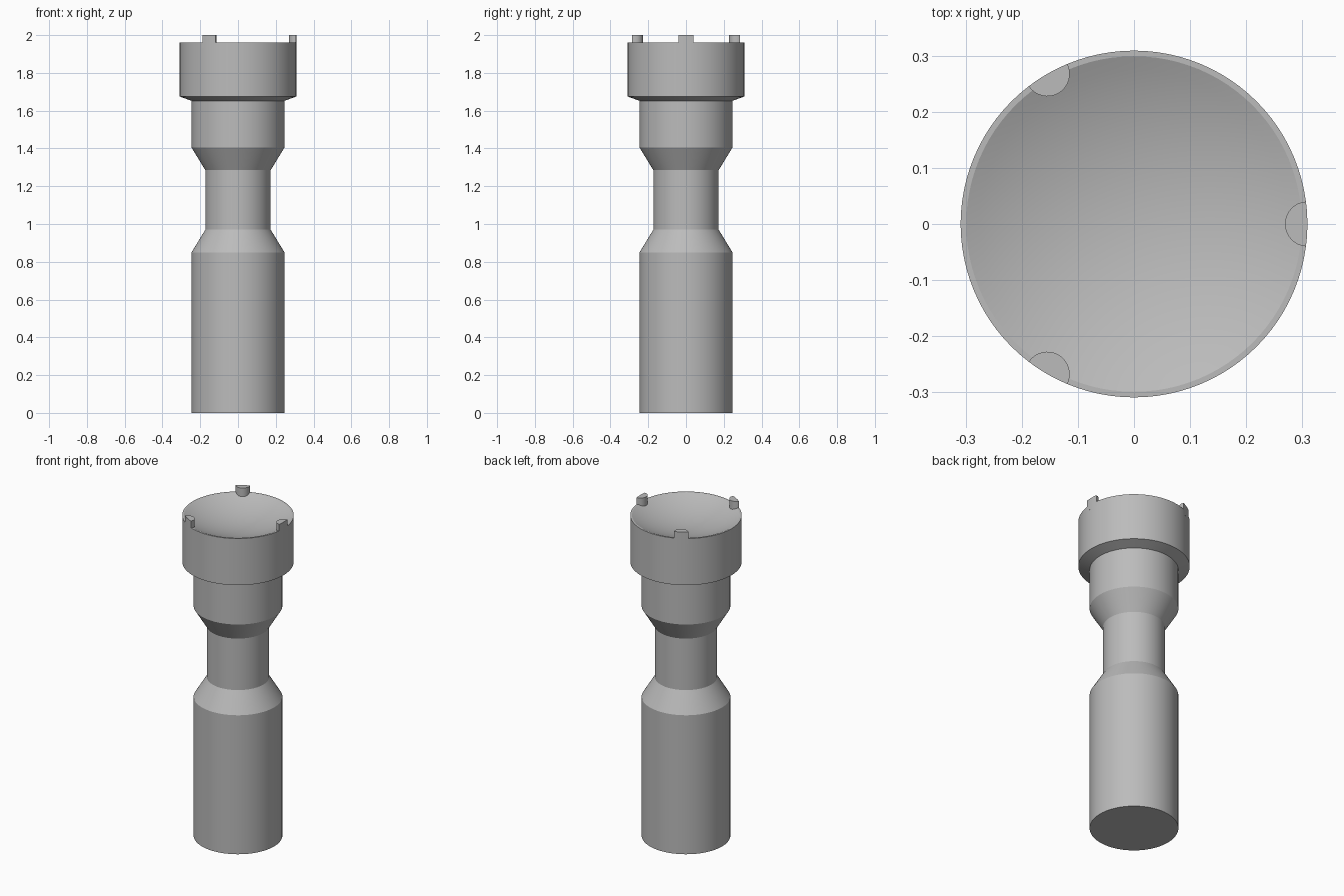
import bpy, bmesh, math

if "Cube" in bpy.data.objects:
    bpy.data.objects.remove(bpy.data.objects["Cube"])

grey = bpy.data.materials.new("grey metal")
grey.diffuse_color = (0.5, 0.5, 0.5, 1)
grey.use_nodes = True
grey.node_tree.nodes["Principled BSDF"].inputs["Base Color"].default_value = grey.diffuse_color
SEG = 96
HEAD_R, RIM_Z = 0.309, 1.96


def finish(bm, name, angle):
    bmesh.ops.recalc_face_normals(bm, faces=bm.faces)
    mesh = bpy.data.meshes.new(name)
    bm.to_mesh(mesh)
    bm.free()
    mesh.materials.append(grey)
    ob = bpy.data.objects.new(name, mesh)
    bpy.context.collection.objects.link(ob)
    bpy.ops.object.select_all(action='DESELECT')
    ob.select_set(True)
    bpy.context.view_layer.objects.active = ob
    bpy.ops.object.shade_smooth_by_angle(angle=math.radians(angle))
    return ob


# Turned body: shaft, neck, collar and head, closed by a shallow dished top
profile = [(0, 0), (0.246, 0), (0.246, 0.85), (0.173, 0.97), (0.173, 1.285),
           (0.246, 1.405), (0.246, 1.652), (HEAD_R, 1.675), (HEAD_R, RIM_Z)]
dish_r, slope = 0.299, math.radians(25)
sphere_r = dish_r / math.sin(slope)
for i in range(13):
    a = slope * (1 - i / 12)
    profile.append((sphere_r * math.sin(a),
                    RIM_Z - sphere_r * (math.cos(a) - math.cos(slope))))

bm = bmesh.new()
verts = [bm.verts.new((r, 0, z)) for r, z in profile]
edges = [bm.edges.new(pair) for pair in zip(verts, verts[1:])]
bmesh.ops.spin(bm, geom=verts + edges, cent=(0, 0, 0), axis=(0, 0, 1),
               angle=math.tau, steps=SEG, use_merge=True)
bmesh.ops.remove_doubles(bm, verts=bm.verts, dist=1e-5)
finish(bm, "turned_body", 15)

# Three rim lugs: a round inner side, cut flush with the head's outer wall
LUG_R = 0.04
half = 2 * math.asin(LUG_R / (2 * HEAD_R))
for k in range(3):
    turn = k * math.tau / 3
    start = math.pi / 2 + half / 2
    outline = []
    for i in range(17):
        a = start + (math.tau - 2 * start) * i / 16
        outline.append((HEAD_R + LUG_R * math.cos(a), LUG_R * math.sin(a)))
    for i in range(1, 6):
        a = -half + 2 * half * i / 6
        outline.append((HEAD_R * math.cos(a), HEAD_R * math.sin(a)))
    bm = bmesh.new()
    c, s = math.cos(turn), math.sin(turn)
    base = bm.faces.new([bm.verts.new((x * c - y * s, x * s + y * c, 1.93))
                         for x, y in outline])
    top = bmesh.ops.extrude_face_region(bm, geom=[base], use_keep_orig=True)
    bmesh.ops.translate(bm, vec=(0, 0, 0.07), verts=[
        v for v in top["geom"] if isinstance(v, bmesh.types.BMVert)])
    finish(bm, f"rim_lug_{k + 1}", 30)
